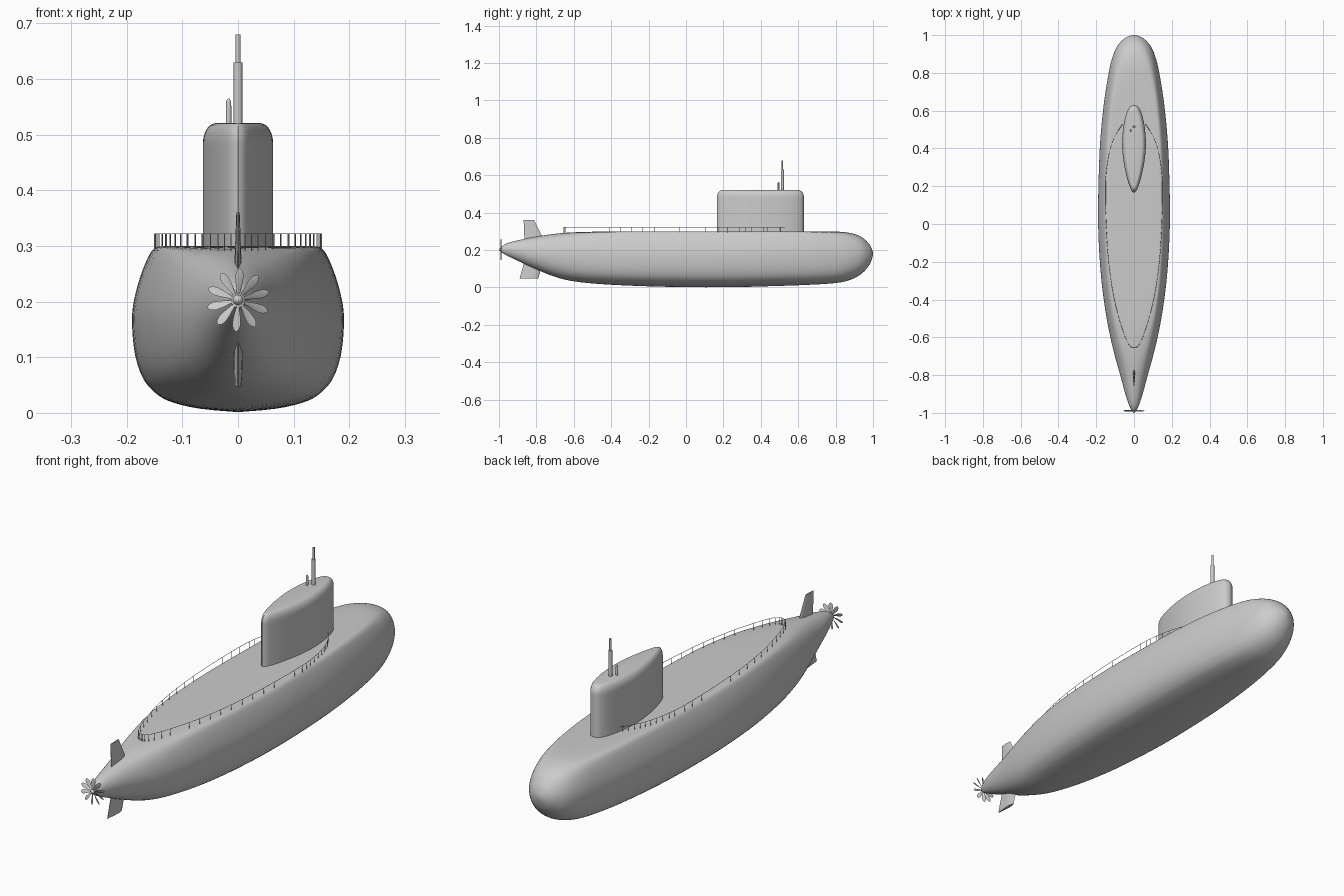
import bpy, bmesh, math
from mathutils import Vector

if "Cube" in bpy.data.objects:
    bpy.data.objects.remove(bpy.data.objects["Cube"])


def spline(rows, steps):
    """Catmull-Rom through rows of any dimension."""
    out = []
    n = len(rows)
    for i in range(n - 1):
        p0, p1, p2, p3 = rows[max(i - 1, 0)], rows[i], rows[i + 1], rows[min(i + 2, n - 1)]
        for s in range(steps):
            t = s / steps
            out.append([0.5 * (2 * b + (c - a) * t + (2 * a - 5 * b + 4 * c - d) * t * t
                               + (3 * b - a - 3 * c + d) * t ** 3)
                        for a, b, c, d in zip(p0, p1, p2, p3)])
    return out + [list(rows[-1])]


def finish(name, bm, angle=40):
    bmesh.ops.recalc_face_normals(bm, faces=bm.faces)
    me = bpy.data.meshes.new(name)
    bm.to_mesh(me)
    bm.free()
    ob = bpy.data.objects.new(name, me)
    bpy.context.collection.objects.link(ob)
    bpy.ops.object.select_all(action='DESELECT')
    bpy.context.view_layer.objects.active = ob
    ob.select_set(True)
    bpy.ops.object.shade_smooth_by_angle(angle=math.radians(angle))
    return ob


def loft(name, rings, angle=40, bm=None):
    """Skin closed rings and cap both ends."""
    own = bm is None
    bm = bm or bmesh.new()
    vs = [[bm.verts.new(p) for p in r] for r in rings]
    n = len(vs[0])
    for a, b in zip(vs, vs[1:]):
        for i in range(n):
            j = (i + 1) % n
            bm.faces.new((a[i], a[j], b[j], b[i]))
    bm.faces.new(vs[0])
    bm.faces.new(vs[-1])
    return finish(name, bm, angle) if own else None


def lathe(name, profile, x, y, segs=20):
    """Vertical round part from (radius, z) pairs."""
    return loft(name, [[(x + r * math.cos(a * math.tau / segs), y + r * math.sin(a * math.tau / segs), z)
                        for a in range(segs)] for r, z in profile])


# Hull: stations (y, top, bottom, half width, deck flatness)
stations = [(-0.99, 0.215, 0.19, 0.012, 0), (-0.96, 0.235, 0.172, 0.026, 0),
            (-0.9, 0.252, 0.143, 0.046, 0), (-0.8, 0.272, 0.097, 0.073, 0.1),
            (-0.7, 0.287, 0.057, 0.101, 0.3), (-0.6, 0.295, 0.033, 0.125, 0.55),
            (-0.45, 0.299, 0.018, 0.153, 0.85), (-0.25, 0.3, 0.008, 0.177, 1),
            (0, 0.3, 0.002, 0.19, 1), (0.25, 0.3, 0.002, 0.187, 1),
            (0.45, 0.3, 0.007, 0.178, 1), (0.65, 0.3, 0.014, 0.158, 0.9),
            (0.8, 0.299, 0.024, 0.134, 0.65), (0.88, 0.291, 0.042, 0.115, 0.4),
            (0.94, 0.269, 0.075, 0.09, 0.2), (0.98, 0.232, 0.12, 0.054, 0),
            (0.996, 0.201, 0.158, 0.022, 0), (1.0, 0.18, 0.178, 0.001, 0)]
# Half section from deck centre to keel, normalised to half width and height
half = spline([(0, 1), (0.4, 1), (0.7, 0.999), (0.79, 0.985), (0.85, 0.93), (0.925, 0.81),
               (0.985, 0.66), (1, 0.53), (0.97, 0.34), (0.885, 0.19), (0.75, 0.1),
               (0.6, 0.055), (0.35, 0.02), (0, 0)], 3)


def section(y, top, bot, w, k):
    k = min(max(k, 0), 1)
    pts = []
    for i, (u, v) in enumerate(half):
        a = math.pi * i / (len(half) - 1)
        x = w * (k * u + (1 - k) * math.sin(a))
        z = bot + (top - bot) * (k * v + (1 - k) * (0.5 + 0.5 * math.cos(a)))
        pts.append((x, y, z))
    return pts + [(-x, y, z) for x, y, z in pts[-2:0:-1]]


loft("hull", [section(*s) for s in spline(stations, 5)])

# Sail: teardrop outline with rounded top edge
side = spline([(0, 0.63), (0.022, 0.62), (0.042, 0.58), (0.057, 0.51), (0.063, 0.42),
               (0.055, 0.33), (0.036, 0.24), (0.016, 0.182), (0, 0.165)], 5)
outline = side + [[-x, y] for x, y in side[-2:0:-1]]
rings = [(0, 0.285), (0, 0.4), (0, 0.475)]
R = 0.024
rings += [(R * (1 - math.cos(a)), 0.485 + 0.036 * math.sin(a))
          for a in [math.pi / 2 * i / 7 for i in range(8)]]
loft("sail", [[(x * (0.063 - d) / 0.063, 0.3975 + (y - 0.3975) * (0.2325 - d * 1.3) / 0.2325, z)
               for x, y in outline] for d, z in rings], 50)

# Masts
lathe("periscope", [(0.008, 0.5), (0.008, 0.63), (0.0045, 0.63), (0.0045, 0.68)], 0, 0.515)
lathe("short_mast", [(0.005, 0.5), (0.005, 0.55), (0.0045, 0.558), (0.003, 0.563), (0.001, 0.565)],
      -0.017, 0.495)


# Rudder fins: foil sections (leading y, trailing y, half thickness, z)
def fin(name, levels):
    rings = []
    for y0, y1, t, z in levels:
        foil = [(0, 0), (0.08, 0.6), (0.3, 1), (0.6, 0.75), (1, 0.08)]
        pts = [(t * h, y0 + (y1 - y0) * f, z) for f, h in foil]
        rings.append(pts + [(-x, y, z) for x, y, z in pts[:0:-1]])
    loft(name, rings, 30)


fin("upper_rudder", [(-0.762, -0.862, 0.006, 0.245), (-0.772, -0.865, 0.006, 0.28),
                     (-0.812, -0.868, 0.003, 0.36)])
fin("lower_rudder", [(-0.76, -0.865, 0.009, 0.15), (-0.768, -0.868, 0.009, 0.125),
                     (-0.79, -0.89, 0.007, 0.047)])

# Propeller: hub and ten twisted petal blades
C = 0.203
loft("propeller_hub", [[(r * math.cos(a * math.tau / 20), y, C + r * math.sin(a * math.tau / 20))
                        for a in range(20)]
                       for r, y in [(0.012, -0.975), (0.01, -0.988), (0.008, -0.994),
                                    (0.005, -0.998), (0.001, -1.0)]])
bm = bmesh.new()
petal = [(0.006, 0.003), (0.018, 0.0045), (0.032, 0.0075), (0.044, 0.0085), (0.052, 0.0062), (0.057, 0.0015)]
for b in range(10):
    a = math.tau * (b + 0.1) / 10
    radial = Vector((math.sin(a), 0, math.cos(a)))
    tangent = Vector((math.cos(a), 0, -math.sin(a)))
    rings = []
    for r, w in petal:
        pitch = math.radians(42 - 350 * r)
        chord = tangent * math.cos(pitch) + Vector((0, math.sin(pitch), 0))
        normal = chord.cross(radial)
        base = radial * r + Vector((0, -0.989, C))
        rings.append([base + chord * w, base + normal * 0.001, base - chord * w, base - normal * 0.001])
    loft("", rings, bm=bm)
finish("propeller_blades", bm, 50)

# Deck railing: thin handrail with posts, mirrored to both sides
path = spline([(0, -0.655), (0.03, -0.635), (0.07, -0.53), (0.108, -0.38), (0.134, -0.2),
               (0.147, 0), (0.15, 0.2), (0.144, 0.3), (0.125, 0.4), (0.098, 0.47), (0.06, 0.53)], 6)
cu = bpy.data.curves.new("deck_railing", 'CURVE')
cu.dimensions = '3D'
cu.bevel_depth = 0.0009
cu.bevel_resolution = 1
cu.use_fill_caps = True


def wire(pts):
    sp = cu.splines.new('POLY')
    sp.points.add(len(pts) - 1)
    for p, q in zip(sp.points, pts):
        p.co = (*q, 1)


for s in (1, -1):
    wire([(s * x, y, 0.322) for x, y in path])
    for x, y in path[1::2]:
        wire([(s * x, y, 0.285), (s * x, y, 0.322)])
bpy.context.collection.objects.link(bpy.data.objects.new("deck_railing", cu))
